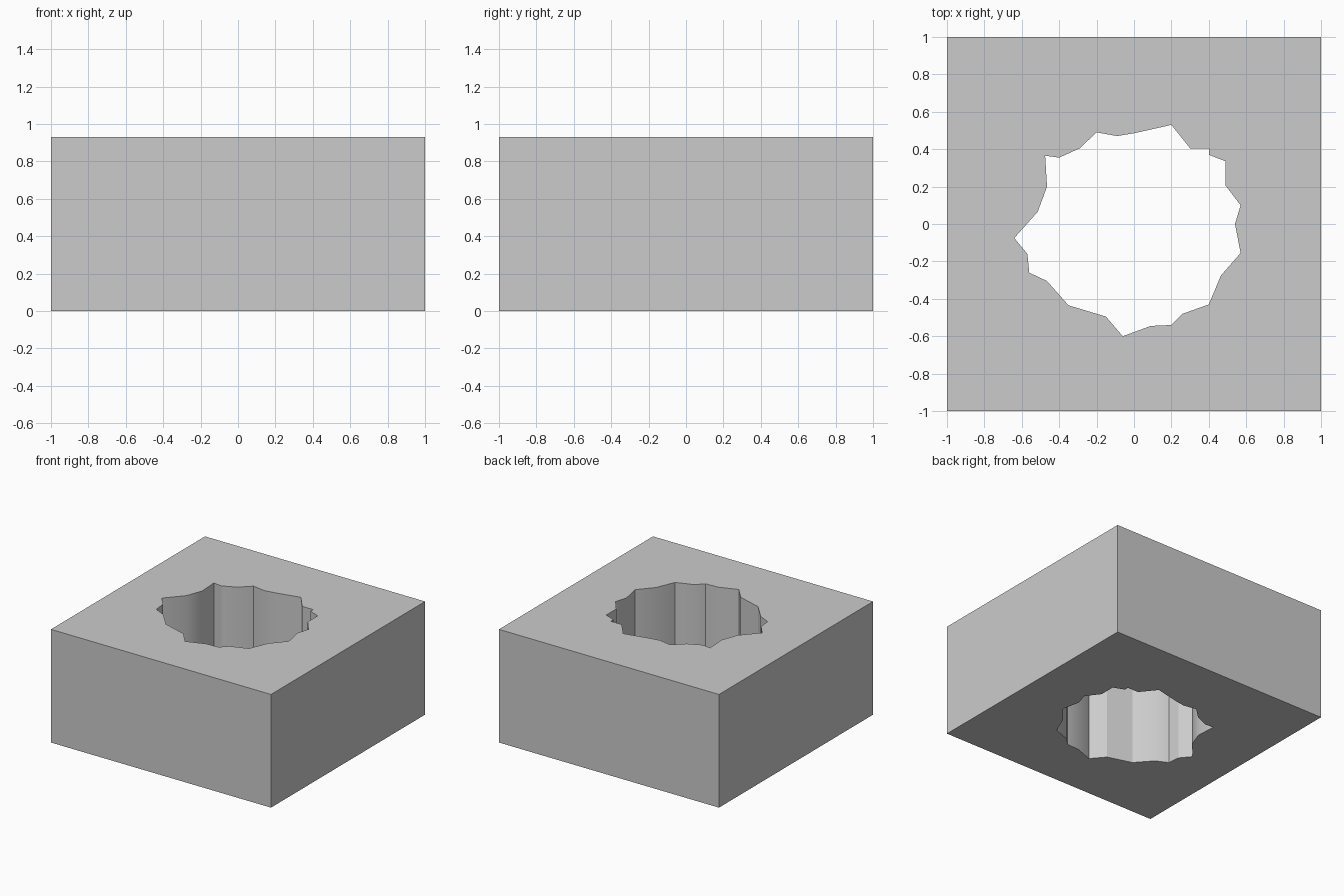
import bpy, bmesh, math
from mathutils import Vector

if "Cube" in bpy.data.objects:
    bpy.data.objects.remove(bpy.data.objects["Cube"])

HEIGHT = 0.93

# Outlines of the block and its jagged shaft, seen from above
square = [(-1, -1), (1, -1), (1, 1), (-1, 1)]
shaft = [(.20, .53), (.30, .405), (.40, .405), (.40, .37), (.49, .335),
         (.49, .205), (.57, .10), (.54, 0), (.57, -.155), (.465, -.275),
         (.40, -.43), (.26, -.48), (.20, -.54), (.09, -.545), (-.06, -.60),
         (-.15, -.495), (-.35, -.435), (-.465, -.305), (-.56, -.26),
         (-.57, -.16), (-.64, -.075), (-.515, .065), (-.465, .20),
         (-.475, .365), (-.40, .355), (-.29, .405), (-.20, .49),
         (-.09, .47), (0, .485)]


def add_loop(bm, points):
    verts = [bm.verts.new((x, y, 0)) for x, y in points]
    return [bm.edges.new((v, verts[i - 1])) for i, v in enumerate(verts)]


# Fill between the outlines, then extrude into a solid with a through hole
bm = bmesh.new()
edges = add_loop(bm, square) + add_loop(bm, shaft)
bmesh.ops.triangle_fill(bm, edges=edges, use_beauty=True, normal=Vector((0, 0, 1)))
top = bmesh.ops.extrude_face_region(bm, geom=bm.faces[:], use_keep_orig=True)
bmesh.ops.translate(bm, vec=(0, 0, HEIGHT),
                    verts=[g for g in top["geom"] if isinstance(g, bmesh.types.BMVert)])
bmesh.ops.recalc_face_normals(bm, faces=bm.faces[:])

mesh = bpy.data.meshes.new("block_with_hole")
bm.to_mesh(mesh)
bm.free()
block = bpy.data.objects.new("block_with_hole", mesh)
bpy.context.collection.objects.link(block)

# Gentle bends of the shaft wall are smooth, sharper ones stay creased
bpy.context.view_layer.objects.active = block
block.select_set(True)
bpy.ops.object.shade_smooth_by_angle(angle=math.radians(30))
